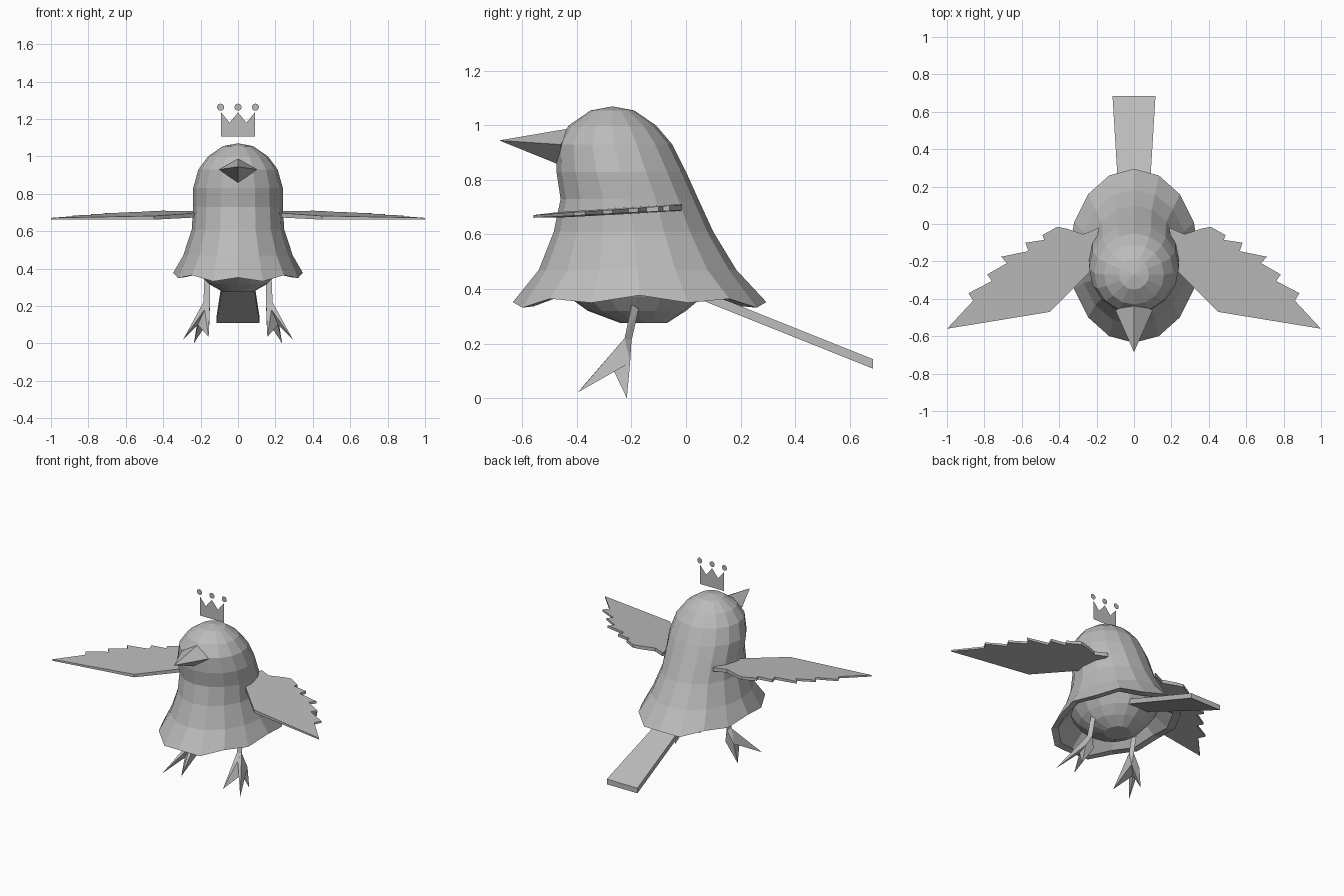
import bpy, bmesh, math
from mathutils import Vector

cube = bpy.data.objects.get("Cube")
if cube:
    bpy.data.objects.remove(cube)

GREY = (0.5, 0.5, 0.5, 1)
grey = bpy.data.materials.new("plain_grey")
grey.use_nodes = True
grey.diffuse_color = GREY
grey.node_tree.nodes["Principled BSDF"].inputs["Base Color"].default_value = GREY


def finish(name, bm, recalc=True):
    if recalc:
        bmesh.ops.recalc_face_normals(bm, faces=bm.faces)
    mesh = bpy.data.meshes.new(name)
    bm.to_mesh(mesh)
    bm.free()
    mesh.materials.append(grey)
    obj = bpy.data.objects.new(name, mesh)
    bpy.context.collection.objects.link(obj)
    return obj


def hull(bm, points):
    verts = [bm.verts.new(p) for p in points]
    bmesh.ops.convex_hull(bm, input=verts)


def slab(bm, bottom, top):
    """Closed plate between two matching outlines."""
    lo = [bm.verts.new(p) for p in bottom]
    hi = [bm.verts.new(p) for p in top]
    bm.faces.new(lo[::-1])
    bm.faces.new(hi)
    for i in range(len(lo)):
        j = (i + 1) % len(lo)
        bm.faces.new((lo[i], lo[j], hi[j], hi[i]))


# Body: egg-shaped head flowing into a scalloped skirt, then the belly inside
SIDES = 16
# height, front y, back y, half width, scallop depth
RINGS = [
    (1.055, -0.35, -0.19, 0.08, 0),
    (1.00, -0.43, -0.11, 0.16, 0),
    (0.93, -0.475, -0.05, 0.212, 0),
    (0.83, -0.475, 0.0, 0.24, 0),
    (0.73, -0.46, 0.045, 0.24, 0),
    (0.61, -0.485, 0.10, 0.247, 0),
    (0.47, -0.54, 0.185, 0.293, 0),
    (0.365, -0.635, 0.295, 0.347, 1),
    (0.37, -0.59, 0.235, 0.305, 1),
    (0.44, -0.48, 0.11, 0.25, 0),
    (0.37, -0.43, 0.06, 0.205, 0),
    (0.32, -0.36, 0.0, 0.16, 0),
    (0.275, -0.24, -0.07, 0.08, 0),
]
bm = bmesh.new()
loops = []
for z, front, back, width, scallop in RINGS:
    loop = []
    for i in range(SIDES):
        a = math.tau * i / SIDES
        dz = scallop * (0.012 * (-1) ** i - 0.025 * math.cos(a) ** 2)
        y = (front + back) / 2 - (back - front) / 2 * math.cos(a)
        loop.append(bm.verts.new((width * math.sin(a), y, z + dz)))
    loops.append(loop)
for a, b in zip(loops, loops[1:]):
    for i in range(SIDES):
        j = (i + 1) % SIDES
        bm.faces.new((a[i], a[j], b[j], b[i]))
apex = bm.verts.new((0, -0.27, 1.07))
for i in range(SIDES):
    bm.faces.new((apex, loops[0][i], loops[0][(i + 1) % SIDES]))
bm.faces.new(loops[-1])
finish("body", bm)

# Beak
bm = bmesh.new()
hull(bm, [(0, -0.685, 0.945), (0.1, -0.46, 0.93), (-0.1, -0.46, 0.93),
          (0, -0.48, 0.98), (0, -0.52, 0.88), (0, -0.42, 0.99), (0, -0.45, 0.85)])
finish("beak", bm)

# Wings: thin plates with a feathered trailing edge
WING = [(0.19, -0.02), (0.27, -0.055), (0.36, -0.025), (0.41, -0.015), (0.49, -0.06),
        (0.48, -0.085), (0.58, -0.1), (0.565, -0.145), (0.71, -0.175), (0.68, -0.21),
        (0.785, -0.27), (0.76, -0.305), (0.885, -0.37), (0.86, -0.41),
        (1.0, -0.56), (0.45, -0.47), (0.2, -0.22)]
for side, label in ((1, "left"), (-1, "right")):
    bm = bmesh.new()
    outline = [(side * x, y, 0.70 + 0.06 * y, 0.014 - 0.009 * x) for x, y in WING]
    slab(bm, [(x, y, z - t) for x, y, z, t in outline],
         [(x, y, z + t) for x, y, z, t in outline])
    finish(label + "_wing", bm)

# Tail: long slab widening to the rear
bm = bmesh.new()
TAIL = [(-0.075, 0.03, 0.37), (0.075, 0.03, 0.37), (0.115, 0.685, 0.108), (-0.115, 0.685, 0.108)]
slab(bm, TAIL, [(x, y, z + 0.035) for x, y, z in TAIL])
finish("tail", bm)

# Legs with two front toes and one rear toe
for side, label in ((1, "left"), (-1, "right")):
    ankle = [(0.15, -0.225, 0.22), (0.185, -0.225, 0.22), (0.167, -0.2, 0.21)]
    notch = (0.215, -0.265, 0.1)
    inner, outer = (0.152, -0.205, 0.13), (0.215, -0.205, 0.13)
    parts = [
        ankle + [(0.15, -0.2, 0.34), (0.18, -0.2, 0.34), (0.165, -0.17, 0.34)],
        ankle + [notch, outer, (0.293, -0.395, 0.022)],
        ankle + [notch, inner, (0.157, -0.385, 0.035)],
        ankle + [notch, inner, outer, (0.236, -0.217, 0.0)],
    ]
    bm = bmesh.new()
    for part in parts:
        hull(bm, [(side * x, y, z) for x, y, z in part])
    finish(label + "_leg", bm)

# Crown: a flat cut-out with a disc floating over each point
CROWN_Y = -0.28
bm = bmesh.new()
CROWN = [(-0.09, 1.105), (0.09, 1.105), (0.09, 1.235), (0.045, 1.18),
         (0, 1.235), (-0.045, 1.18), (-0.09, 1.235)]
bm.faces.new([bm.verts.new((x, CROWN_Y, z)) for x, z in CROWN])
for cx in (-0.093, 0, 0.093):
    disc = [math.tau * i / 16 for i in range(16)]
    bm.faces.new([bm.verts.new((cx + 0.019 * math.cos(a), CROWN_Y, 1.263 + 0.019 * math.sin(a)))
                  for a in disc])
finish("crown", bm, recalc=False)
